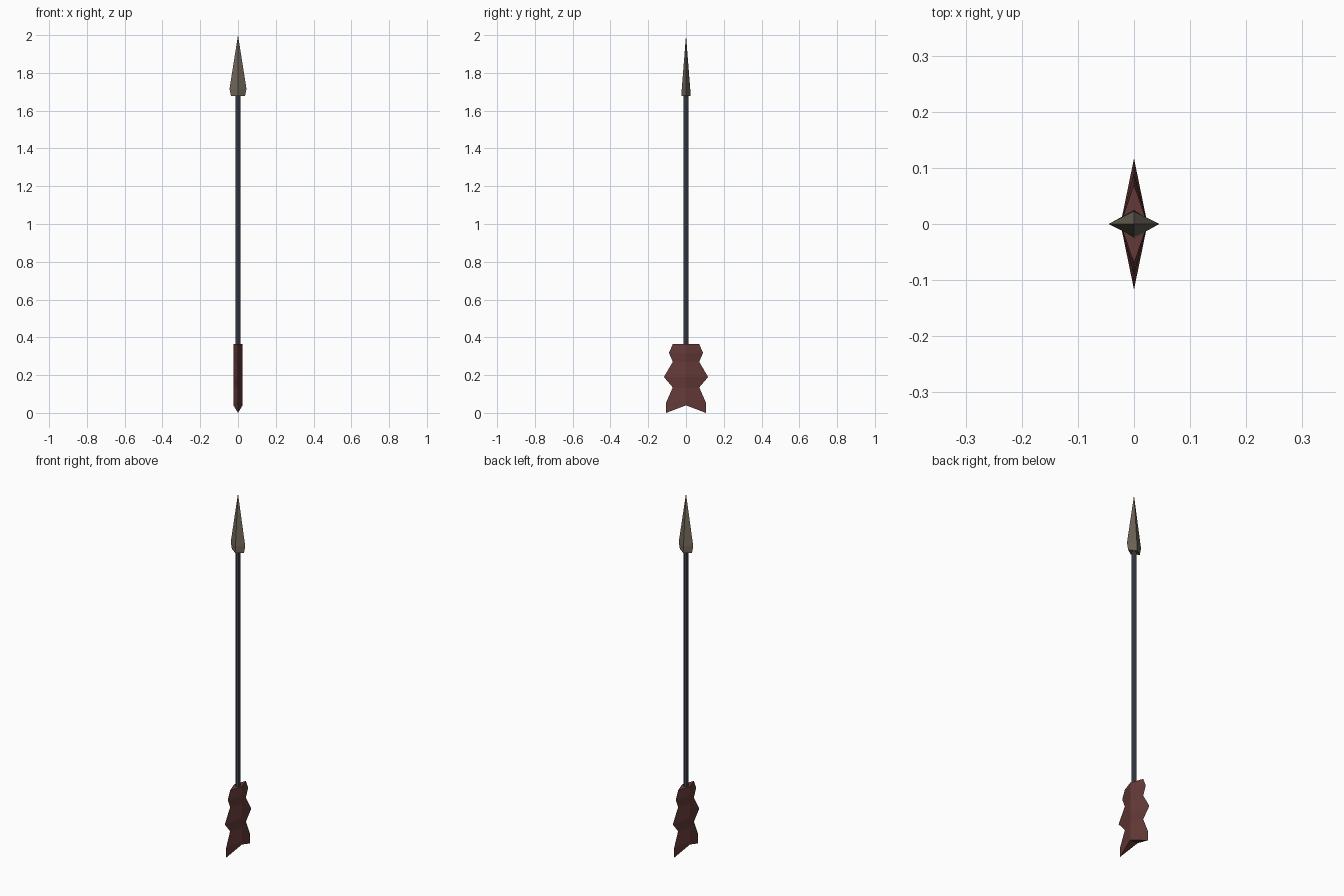
import bpy, bmesh

if "Cube" in bpy.data.objects:
    bpy.data.objects.remove(bpy.data.objects["Cube"])


def material(name, rgb):
    m = bpy.data.materials.new(name)
    m.diffuse_color = (*rgb, 1)
    m.use_nodes = True
    m.node_tree.nodes["Principled BSDF"].inputs["Base Color"].default_value = m.diffuse_color
    return m


def finish(bm, name, mat):
    bmesh.ops.recalc_face_normals(bm, faces=bm.faces[:])
    mesh = bpy.data.meshes.new(name)
    bm.to_mesh(mesh)
    bm.free()
    mesh.materials.append(mat)
    ob = bpy.data.objects.new(name, mesh)
    bpy.context.collection.objects.link(ob)
    return ob


def diamond_loft(name, rows, mat, tip=None):
    """Loft diamond sections; each row is (half x, half y, z at x corners, z at y corners)."""
    bm = bmesh.new()
    rings = [[bm.verts.new(p) for p in
              ((x, 0, zx), (0, y, zy), (-x, 0, zx), (0, -y, zy))]
             for x, y, zx, zy in rows]
    for a, b in zip(rings, rings[1:]):
        for i in range(4):
            j = (i + 1) % 4
            bm.faces.new((a[i], a[j], b[j], b[i]))
    # bottom cap is folded along the ridge line
    r = rings[0]
    bm.faces.new((r[0], r[1], r[2]))
    bm.faces.new((r[0], r[2], r[3]))
    top = rings[-1]
    if tip is None:
        bm.faces.new(top)
    else:
        t = bm.verts.new((0, 0, tip))
        for i in range(4):
            bm.faces.new((top[i], top[(i + 1) % 4], t))
    return finish(bm, name, mat)


stone = material("grey brown stone", (0.156, 0.130, 0.098))
slate = material("dark slate", (0.054, 0.061, 0.080))
red = material("dark red", (0.127, 0.042, 0.040))

# Arrowhead: flattened diamond spike with a chamfered base
diamond_loft("arrowhead", [(0.037, 0.025, 1.677, 1.677),
                           (0.045, 0.0225, 1.715, 1.715)], stone, tip=2.0)

# Fletching: jagged feather silhouette with a swallowtail bottom
profile = [(0.105, 0.04, 0.0), (0.105, 0.06, 0.055), (0.07, 0.135, 0.135),
           (0.117, 0.19, 0.19), (0.07, 0.27, 0.27), (0.09, 0.318, 0.318),
           (0.07, 0.364, 0.364)]
diamond_loft("fletching", [(0.024, y, zx, zy) for y, zx, zy in profile], red)

# Shaft
bm = bmesh.new()
bmesh.ops.create_cone(bm, cap_ends=True, segments=8, radius1=0.0135,
                      radius2=0.0135, depth=1.4)
bmesh.ops.translate(bm, verts=bm.verts[:], vec=(0, 0, 1.0))
finish(bm, "shaft", slate)
